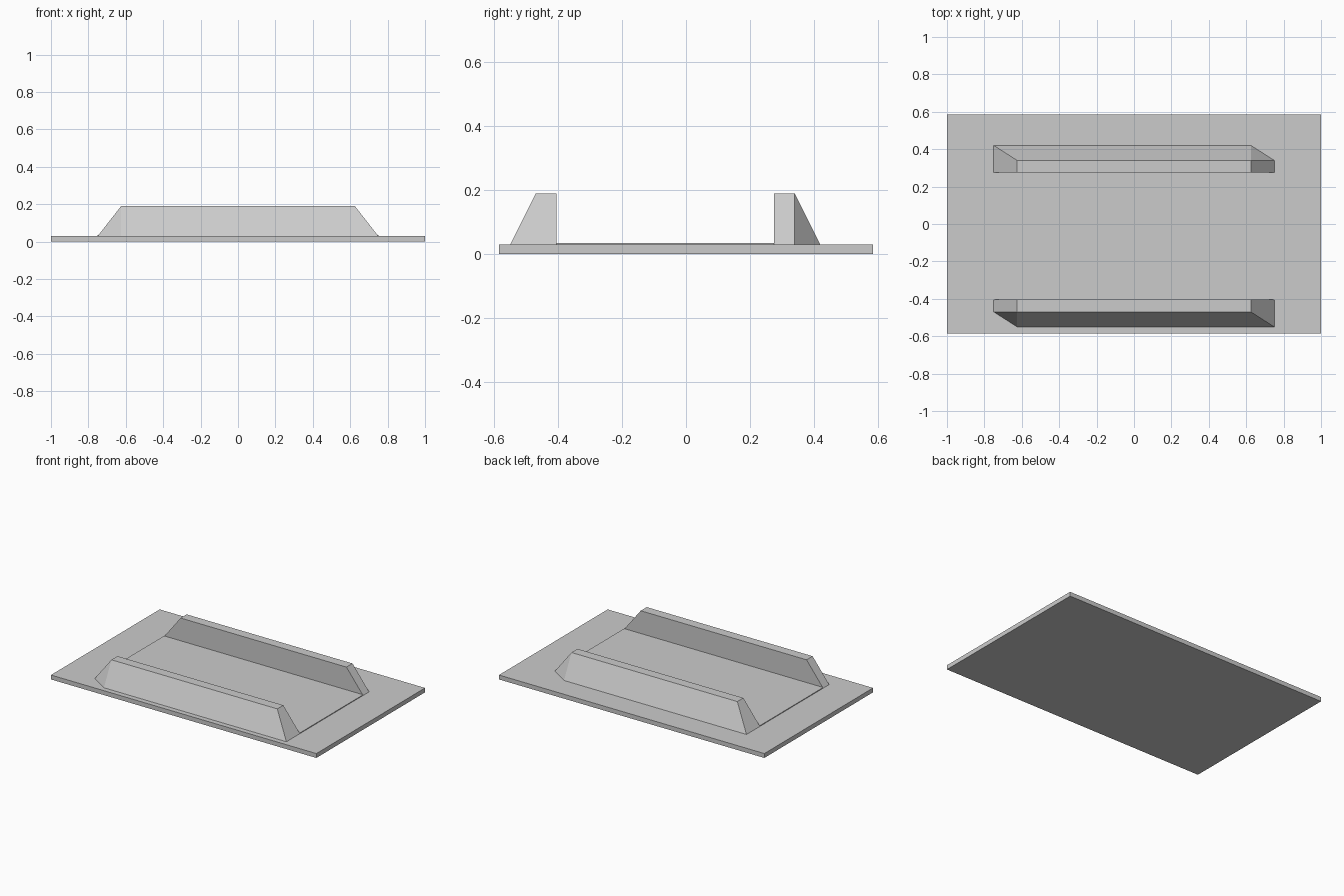
import bpy, bmesh
from mathutils import Matrix

cube = bpy.data.objects.get("Cube")
if cube:
    bpy.data.objects.remove(cube, do_unlink=True)

grey = bpy.data.materials.new("plain grey")
grey.use_nodes = True
color = (0.6, 0.6, 0.6, 1)
grey.diffuse_color = color
grey.node_tree.nodes["Principled BSDF"].inputs["Base Color"].default_value = color

BASE_TOP = 0.03
RIM_TOP = 0.19
MID_Y = -0.065     # centre of the channel between the ridges


def add_object(name, bm):
    bmesh.ops.recalc_face_normals(bm, faces=bm.faces)
    mesh = bpy.data.meshes.new(name)
    bm.to_mesh(mesh)
    bm.free()
    mesh.materials.append(grey)
    obj = bpy.data.objects.new(name, mesh)
    bpy.context.collection.objects.link(obj)
    return obj


def slab(name, x, y0, y1, z0, z1):
    bm = bmesh.new()
    bmesh.ops.create_cube(bm, size=1)
    bmesh.ops.scale(bm, vec=(2 * x, y1 - y0, z1 - z0), verts=bm.verts)
    bmesh.ops.translate(bm, vec=(0, (y0 + y1) / 2, (z0 + z1) / 2), verts=bm.verts)
    return add_object(name, bm)


def ridge(name, turned):
    """Sloped ridge with one clipped outer corner, about the channel centre."""
    foot, top = 0.75, 0.625
    inner, crest, outer = -0.34, -0.405, -0.485
    bm = bmesh.new()

    def row(points, z):
        return [bm.verts.new((x, y, z)) for x, y in points]

    a, b, c, d, e = row([(-foot, inner), (-foot, crest), (-top, outer),
                         (foot, outer), (foot, inner)], BASE_TOP)
    p, q, r, s = row([(-top, inner), (-top, crest),
                      (top, crest), (top, inner)], RIM_TOP)
    for face in ((a, b, c, d, e), (p, q, r, s), (a, e, s, p), (a, b, q, p),
                 (b, c, q), (c, d, r, q), (d, e, s, r)):
        bm.faces.new(face)
    if turned:
        bmesh.ops.rotate(bm, cent=(0, 0, 0), verts=bm.verts,
                         matrix=Matrix.Rotation(3.14159265, 3, 'Z'))
    bmesh.ops.translate(bm, vec=(0, MID_Y, 0), verts=bm.verts)
    return add_object(name, bm)


# Ground plate and raised floor
slab("base_plate", 1, -0.585, 0.585, 0, BASE_TOP)
slab("channel_floor", 0.75, -0.405, 0.275, BASE_TOP, 0.035)

# Facing ridges
ridge("front_ridge", False)
ridge("back_ridge", True)
